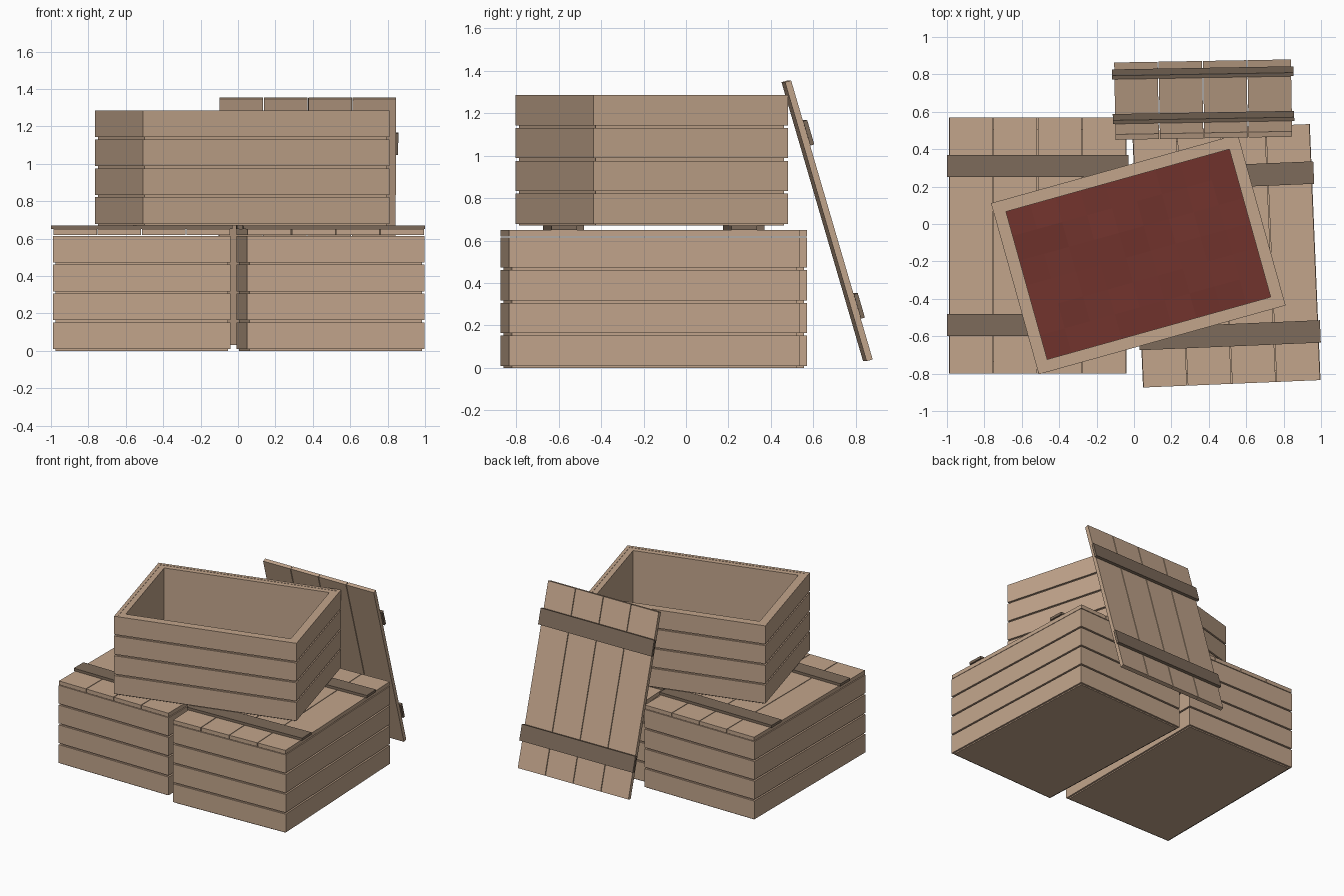
import bpy, bmesh, random
from math import radians
from mathutils import Matrix, Vector

if "Cube" in bpy.data.objects:
    bpy.data.objects.remove(bpy.data.objects["Cube"])

random.seed(4)


def material(name, rgb):
    m = bpy.data.materials.new(name)
    m.diffuse_color = (*rgb, 1)
    m.use_nodes = True
    m.node_tree.nodes["Principled BSDF"].inputs["Base Color"].default_value = m.diffuse_color
    return m


WOOD = material("pale wood", (0.54, 0.376, 0.26))
DARK = material("dark wood", (0.205, 0.146, 0.103))
RED = material("dark red filling", (0.165, 0.033, 0.026))

W, L, H = 0.475, 0.685, 0.615   # crate half width, half length, height
LID_T, BATTEN_T = 0.03, 0.02


def boxes_object(name, boxes, mat, matrix):
    """One object from boxes given as (centre, size)."""
    bm = bmesh.new()
    for c, s in boxes:
        bmesh.ops.create_cube(bm, size=1, matrix=Matrix.Translation(c) @ Matrix.Diagonal((*s, 1)))
    return finish(name, bm, mat, matrix)


def finish(name, bm, mat, matrix):
    me = bpy.data.meshes.new(name)
    bm.to_mesh(me)
    bm.free()
    me.materials.append(mat)
    ob = bpy.data.objects.new(name, me)
    ob.matrix_world = matrix
    bpy.context.collection.objects.link(ob)
    return ob


def ring(inset, t, z0, z1):
    """Four butted boards forming a rectangular frame."""
    w, l = W - inset, L - inset
    zc, h = (z0 + z1) / 2, z1 - z0
    out = []
    for s in (-1, 1):
        out.append(((s * (w - t / 2), 0, zc), (t, 2 * l - 2 * t, h)))
        out.append(((0, s * (l - t / 2), zc), (2 * w, t, h)))
    return out


def crate(name, matrix):
    # inner shell and floor
    boxes_object(name + "_inner_walls", ring(0.014, 0.051, 0, H - 0.002), WOOD, matrix)
    boxes_object(name + "_floor", [((0, 0, 0.016), (2 * W - 0.1, 2 * L - 0.1, 0.032))], WOOD, matrix)
    # four rows of outer planks
    start, gap = 0.009, 0.012
    step = (H - start + gap) / 4
    rows = []
    for i in range(4):
        z = start + i * step
        rows += ring(0, 0.025, z, z + step - gap)
    boxes_object(name + "_side_planks", rows, WOOD, matrix)


def lid(name, matrix):
    # four long planks, origin at the middle of their thickness
    pw = 2 * W / 4
    planks = [((-W + pw * (i + 0.5), 0, 0), (pw - 0.005, 2 * L, LID_T)) for i in range(4)]
    boxes_object(name + "_planks", planks, WOOD, matrix)
    # two cross battens
    z = (LID_T + BATTEN_T) / 2
    battens = [((0, s * 0.425, z), (2 * W + 0.02, 0.12, BATTEN_T)) for s in (-1, 1)]
    boxes_object(name + "_battens", battens, DARK, matrix)


def place(x, y, z, turn):
    return Matrix.Translation((x, y, z)) @ Matrix.Rotation(radians(turn), 4, 'Z')


# two closed crates on the ground
for name, x, y, turn in (("left_crate", -0.515, -0.115, 0), ("right_crate", 0.494, -0.17, 2.4)):
    m = place(x, y, 0, turn)
    crate(name, m)
    lid(name + "_lid", m @ Matrix.Translation((0, 0, H + 0.005 + LID_T / 2)))

# open crate stacked on top
top = place(0.023, -0.162, 0.67, 105.6)
crate("top_crate", top)

# slightly uneven filling at the bottom of the open crate
bm = bmesh.new()
bmesh.ops.create_grid(bm, x_segments=6, y_segments=9, size=0.5)
for v in bm.verts:
    v.co = Vector((v.co.x * 2 * (W - 0.062), v.co.y * 2 * (L - 0.062), 0.065 + random.uniform(-0.009, 0.009)))
finish("crate_filling", bm, RED, top)

# lid leaning against the stack, battens outwards
lid("leaning_lid", place(0.37, 0.665, 0.693, 181) @ Matrix.Rotation(radians(73.7), 4, 'X'))
